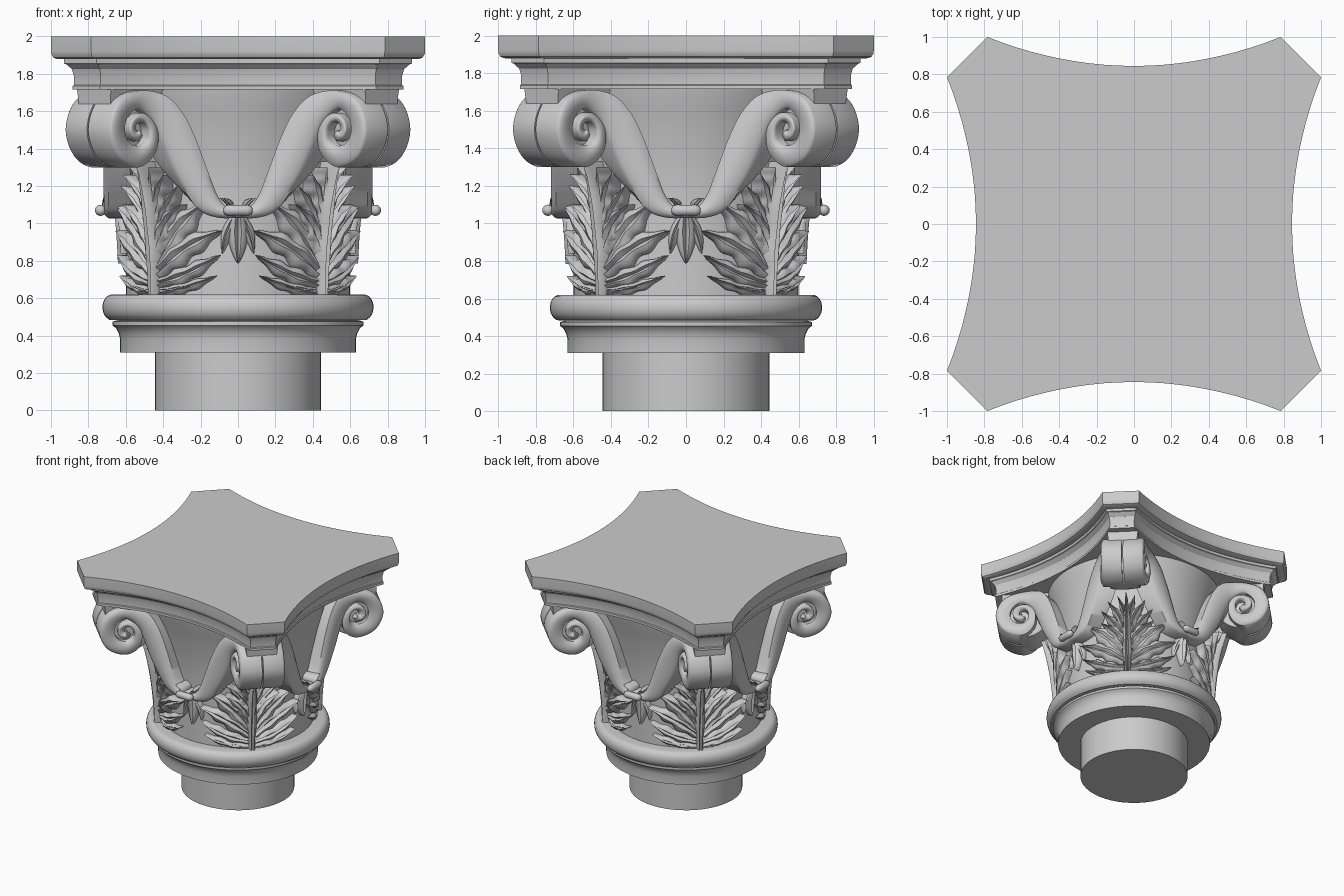
import bpy, bmesh, math
from mathutils import Vector, Matrix

if "Cube" in bpy.data.objects:
    bpy.data.objects.remove(bpy.data.objects["Cube"])

S2 = math.sqrt(0.5)


def make(name, parts, turns=1, angle=40):
    """Join (verts, faces) parts, repeat them around z, and shade."""
    bm = bmesh.new()
    for q in range(turns):
        rot = Matrix.Rotation(q * math.tau / turns, 3, 'Z')
        for verts, faces in parts:
            vs = [bm.verts.new(rot @ Vector(v)) for v in verts]
            for f in faces:
                bm.faces.new([vs[i] for i in f])
    bmesh.ops.remove_doubles(bm, verts=bm.verts, dist=0.0002)
    bmesh.ops.recalc_face_normals(bm, faces=bm.faces)
    me = bpy.data.meshes.new(name)
    bm.to_mesh(me)
    bm.free()
    ob = bpy.data.objects.new(name, me)
    bpy.context.collection.objects.link(ob)
    bpy.ops.object.select_all(action='DESELECT')
    ob.select_set(True)
    bpy.context.view_layer.objects.active = ob
    bpy.ops.object.shade_smooth_by_angle(angle=math.radians(angle))
    return ob


def loft(rings):
    """Closed rings joined in order, capped at both ends."""
    n = len(rings[0])
    verts = [p for r in rings for p in r]
    faces = [(i * n + j, i * n + (j + 1) % n, (i + 1) * n + (j + 1) % n, (i + 1) * n + j)
             for i in range(len(rings) - 1) for j in range(n)]
    faces += [tuple(range(n)), tuple(range(len(verts) - n, len(verts)))]
    return verts, faces


def lathe(profile, n=64):
    return loft([[(r * math.cos(a * math.tau / n), r * math.sin(a * math.tau / n), z)
                  for a in range(n)] for r, z in profile])


def spline(pts, steps):
    """Smooth curve through tuples of any length."""
    out = []
    for i in range(len(pts) - 1):
        a, b, c, d = pts[max(i - 1, 0)], pts[i], pts[i + 1], pts[min(i + 2, len(pts) - 1)]
        for k in range(steps):
            t = k / steps
            out.append(tuple(q + 0.5 * t * (r - p + t * (2 * p - 5 * q + 4 * r - s
                       + t * (3 * (q - r) + s - p))) for p, q, r, s in zip(a, b, c, d)))
    return out + [tuple(pts[-1])]


def mirrored(part):
    return [part, ([(-x, y, z) for x, y, z in part[0]], part[1])]


# Shaft stub, lower moulding and round collar
make("shaft_stub", [lathe([(0.445, 0), (0.445, 0.33)], 48)])
make("neck_moulding", [lathe([(0.63, 0.31), (0.63, 0.38), (0.637, 0.41), (0.652, 0.44),
                              (0.672, 0.455), (0.672, 0.475), (0.645, 0.482), (0.645, 0.52)])])
make("collar_ring", [lathe([(0.64, 0.482), (0.69, 0.485)] +
                           [(0.675 + 0.05 * math.cos(a), 0.552 + 0.068 * math.sin(a))
                            for a in [math.radians(d) for d in range(-70, 91, 16)]] +
                           [(0.6, 0.62)])])

# Flaring bell
BELL = spline([(0.598, 0.6), (0.6, 0.85), (0.608, 1.1), (0.625, 1.3),
               (0.66, 1.5), (0.70, 1.66), (0.715, 1.73)], 4)
make("bell", [lathe(BELL, 80)])


def bell_r(z):
    for (r0, z0), (r1, z1) in zip(BELL, BELL[1:]):
        if z <= z1:
            return r0 + (r1 - r0) * (z - z0) / (z1 - z0)
    return BELL[-1][0]


# Abacus: concave sides and clipped corners, stepped by insetting the outline
def abacus_ring(d, z, n=20):
    c, e, m = 0.785 - 0.414 * d, 1 - d, 0.845 - d
    ring = []
    for q in range(4):
        rot = Matrix.Rotation(q * math.pi / 2, 3, 'Z')
        for i in range(n + 1):
            u = 2 * i / n - 1
            ring.append(tuple(rot @ Vector((c * u, -(m + (e - m) * u * u), z))))
    return ring


make("abacus", [loft([abacus_ring(d, z) for d, z in [
    (0.115, 1.715), (0.115, 1.735), (0.122, 1.74), (0.122, 1.79), (0.112, 1.825), (0.1, 1.835),
    (0.085, 1.85), (0.07, 1.855), (0.07, 1.878), (0.03, 1.88), (0.012, 1.888),
    (0.002, 1.905), (0, 1.92), (0, 2.0)]])], angle=25)

# Ribbon stems that rise from each face centre and curl into the corner scrolls
# each control: upper/outer edge x, z then lower/inner edge x, z
path = [(0, 1.09, 0, 1.03), (0.06, 1.09, 0.10, 1.03), (0.11, 1.15, 0.20, 1.065),
        (0.165, 1.29, 0.275, 1.16), (0.225, 1.45, 0.345, 1.28),
        (0.295, 1.59, 0.40, 1.41), (0.39, 1.685, 0.45, 1.53)]
outer = [0.21, 0.215, 0.215, 0.21, 0.20, 0.17, 0.135, 0.105, 0.09, 0.08, 0.075, 0.068, 0.06, 0.04]
inner = [0.11, 0.105, 0.10, 0.095, 0.085, 0.075, 0.06, 0.05, 0.04, 0.03, 0.02, 0.01, 0.0, 0.0]
for i, (ro, ri) in enumerate(zip(outer, inner)):
    a = math.pi / 2 - i * math.pi / 4
    c, s = math.cos(a), math.sin(a)
    path.append((0.53 + 0.75 * ro * c, 1.5 + ro * s, 0.53 + 0.75 * ri * c, 1.5 + ri * s))


def face_depth(x):
    a, b = 0.685, x + 0.22
    return 0.5 * (a + b + math.sqrt((a - b) ** 2 + 0.006))


rings = []
for ax, az, bx, bz in spline(path, 5):
    ring = []
    for k in range(9):
        u = k / 8
        x, z = ax + (bx - ax) * u, az + (bz - az) * u
        bump = 0.028 * math.sin(math.pi * u) ** 0.7
        ring.append((x, -face_depth(x) - bump, z))
    for x, z in ((bx, bz), (ax, az)):
        f = min(max((x - 0.22) / 0.25, 0), 1)
        f = f * f * (3 - 2 * f)
        ring.append((x + 0.11 * f, -face_depth(x) + 0.13 - 0.02 * f, z))
    rings.append(ring)
make("volute_stems", mirrored(loft(rings)), 4, 50)


# Corner scroll cores and the blocks that carry the abacus corners
def diag(r, w, z):
    return ((r + w) * S2, (w - r) * S2, z)


core = loft([[diag(0.895 + R * math.cos(a * math.tau / 32), w, 1.5 + R * math.sin(a * math.tau / 32))
              for a in range(32)]
             for w, R in [(-0.13, 0.17), (-0.12, 0.19), (0, 0.2), (0.12, 0.19), (0.13, 0.17)]])
make("scroll_cores", [core], 4)
block = loft([[diag(0.7, -w, z), diag(r, -w, z), diag(r, w, z), diag(0.7, w, z)]
              for r, w, z in [(1.08, 0.12, 1.56), (1.085, 0.12, 1.65), (1.09, 0.13, 1.73)]])
make("corner_blocks", [block], 4)


# Carved lobes wrapped onto the bell: s is distance round the bell, z is height
def lobe(centre, s0, z0, s1, z1, width, lift=0.03, thick=0.03, sag=0.0, wave=0.2, n=18):
    ds, dz = s1 - s0, z1 - z0
    ln = math.hypot(ds, dz)
    ns, nz = -dz / ln, ds / ln
    rings = []
    for i in range(n + 1):
        t = i / n
        w = width * (0.02 + math.sin(math.pi * (0.12 + 0.88 * t) ** 0.85) ** 0.8
                     * (1 + wave * math.cos(6 * math.pi * t))) if i < n else 0.001
        bow = sag * math.sin(math.pi * t)
        ring = []
        for v, h in [(-1, None), (-1, 0.1), (-0.65, 0.8), (-0.3, 1), (0, 0.45),
                     (0.3, 1), (0.65, 0.8), (1, 0.1), (1, None)]:
            s = s0 + ds * t + ns * (v * w / 2 + bow)
            z = z0 + dz * t + nz * (v * w / 2 + bow)
            out = -0.02 if h is None else lift * t ** 1.5 + thick * h * (1 - 0.4 * t)
            r, a = bell_r(z) + out, centre + s / 0.62
            ring.append((r * math.sin(a), -r * math.cos(a), z))
        rings.append(ring)
    return loft(rings)


# Acanthus leaf on each corner: side lobes mirrored about a central rib
LOBES = [  # s0, z0, s1, z1, width, lift, thickness, sag
    (0.02, 0.63, 0.23, 0.67, 0.05, 0.02, 0.03, -0.01),
    (0.03, 0.64, 0.37, 0.72, 0.06, 0.03, 0.03, -0.02),
    (0.02, 0.68, 0.39, 0.83, 0.09, 0.03, 0.04, -0.02),
    (0.02, 0.74, 0.40, 0.96, 0.13, 0.03, 0.05, 0.02),
    (0.02, 0.80, 0.31, 1.10, 0.16, 0.05, 0.045, 0.02),
    (0.02, 0.86, 0.20, 1.10, 0.11, 0.04, 0.065, 0.03),
    (0.03, 0.98, 0.19, 1.20, 0.08, 0.06, 0.05, 0.01),
    (0.02, 1.02, 0.13, 1.26, 0.08, 0.08, 0.06, 0.02),
    (0.01, 1.10, 0.06, 1.30, 0.05, 0.09, 0.06, 0.01)]
D = math.pi / 4
leaf = []
for s0, z0, s1, z1, w, lf, th, sg in LOBES:
    leaf += [lobe(D, s0, z0, s1, z1, w, lf, th, sg),
             lobe(D, -s0, z0, -s1, z1, w, lf, th, -sg)]
leaf.append(lobe(D, 0, 0.60, 0, 1.33, 0.075, 0.10, 0.075, 0, 0.1))
make("acanthus_leaves", leaf, 4, 50)

# Hanging flower under the stems on each face, with its knot and curled tips
flower = [lobe(0, 0, 1.05, 0, 0.785, 0.11, 0.01, 0.055, 0, 0)]
for m in (1, -1):
    flower.append(lobe(0, 0.015 * m, 1.04, 0.085 * m, 0.84, 0.06, 0.01, 0.04, 0.012 * m, 0))
    flower.append(lobe(0, 0.03 * m, 1.07, 0.085 * m, 1.135, 0.035, 0.04, 0.13, 0.012 * m, 0))
make("face_flowers", flower, 4, 50)
knot = loft([[(x, -0.735 + 0.03 * k * math.cos(a * math.tau / 16),
               1.07 + 0.03 * k * math.sin(a * math.tau / 16)) for a in range(16)]
             for x, k in [(-0.078, 0.3), (-0.07, 0.75), (-0.05, 1), (0, 0.95),
                          (0.05, 1), (0.07, 0.75), (0.078, 0.3)]])
make("flower_knots", [knot], 4, 50)
